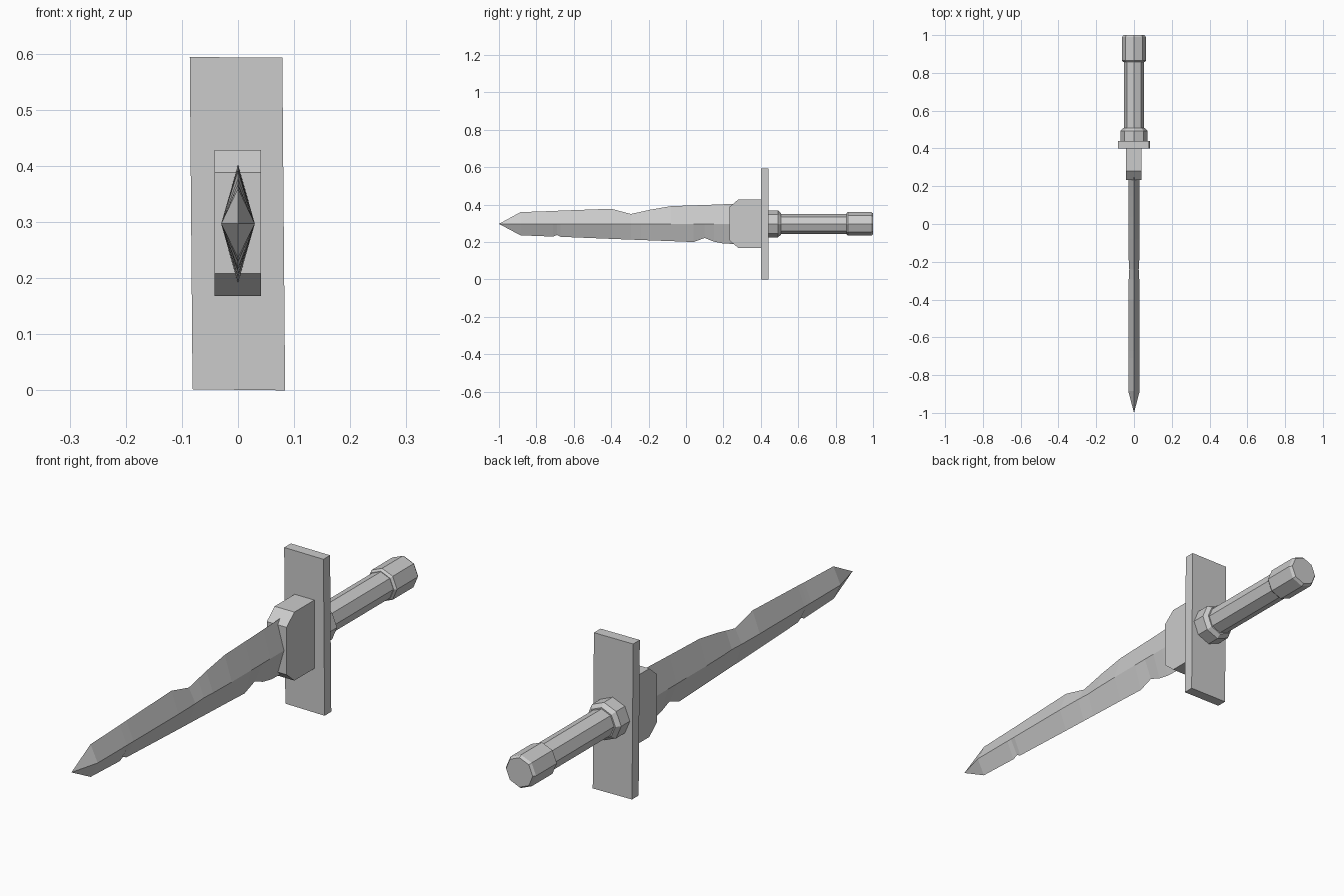
import bpy, bmesh, math

if "Cube" in bpy.data.objects:
    bpy.data.objects.remove(bpy.data.objects["Cube"])

ZC = 0.297  # height of the sword's long axis


def finish(name, bm):
    bmesh.ops.recalc_face_normals(bm, faces=bm.faces)
    me = bpy.data.meshes.new(name)
    bm.to_mesh(me)
    bm.free()
    ob = bpy.data.objects.new(name, me)
    bpy.context.collection.objects.link(ob)
    return ob


def loft(name, rings, tip=None):
    bm = bmesh.new()
    loops = [[bm.verts.new(p) for p in ring] for ring in rings]
    n = len(loops[0])
    for a, b in zip(loops, loops[1:]):
        for i in range(n):
            j = (i + 1) % n
            bm.faces.new((a[i], a[j], b[j], b[i]))
    if tip:
        t = bm.verts.new(tip)
        for i in range(n):
            bm.faces.new((t, loops[0][i], loops[0][(i + 1) % n]))
    else:
        bm.faces.new(loops[0])
    bm.faces.new(loops[-1])
    return finish(name, bm)


def octagon_rod(name, stations):
    rings = [[(r * math.cos(k * math.pi / 4), y, ZC + r * math.sin(k * math.pi / 4))
              for k in range(8)] for y, r in stations]
    return loft(name, rings)


# Blade: diamond section with chipped edges (y, top z, bottom z, half width)
stations = [
    (-0.885, 0.360, 0.236, 0.030), (-0.71, 0.366, 0.229, 0.030),
    (-0.69, 0.367, 0.238, 0.030), (-0.67, 0.368, 0.228, 0.030),
    (-0.40, 0.378, 0.217, 0.030), (-0.295, 0.350, 0.213, 0.028),
    (-0.24, 0.362, 0.211, 0.025), (-0.19, 0.373, 0.209, 0.028),
    (-0.08, 0.392, 0.205, 0.030), (0.04, 0.396, 0.200, 0.030),
    (0.10, 0.398, 0.222, 0.030), (0.15, 0.400, 0.202, 0.030),
    (0.20, 0.402, 0.192, 0.030), (0.26, 0.404, 0.190, 0.030)]
loft("blade", [[(w, y, ZC), (0, y, t), (-w, y, ZC), (0, y, b)]
               for y, t, b, w in stations], tip=(0, -1.0, ZC))

# Chamfered block at the blade root
side = [(0.233, 0.388), (0.28, 0.428), (0.41, 0.428),
        (0.41, 0.168), (0.28, 0.168), (0.233, 0.208)]
loft("blade_collar", [[(x, y, z) for y, z in side] for x in (-0.042, 0.041)])

# Slightly crooked crossguard plate
plate = [(-0.081, 0.002), (0.084, 0.0), (0.079, 0.593), (-0.086, 0.594)]
loft("crossguard", [[(x, y, z) for x, z in plate] for y in (0.40, 0.44)])

# Octagonal handle parts
octagon_rod("ferrule", [(0.43, 0.072), (0.492, 0.072), (0.507, 0.058)])
octagon_rod("grip", [(0.49, 0.053), (0.87, 0.053)])
octagon_rod("pommel", [(0.857, 0.055), (0.865, 0.063), (0.99, 0.063), (1.0, 0.056)])
